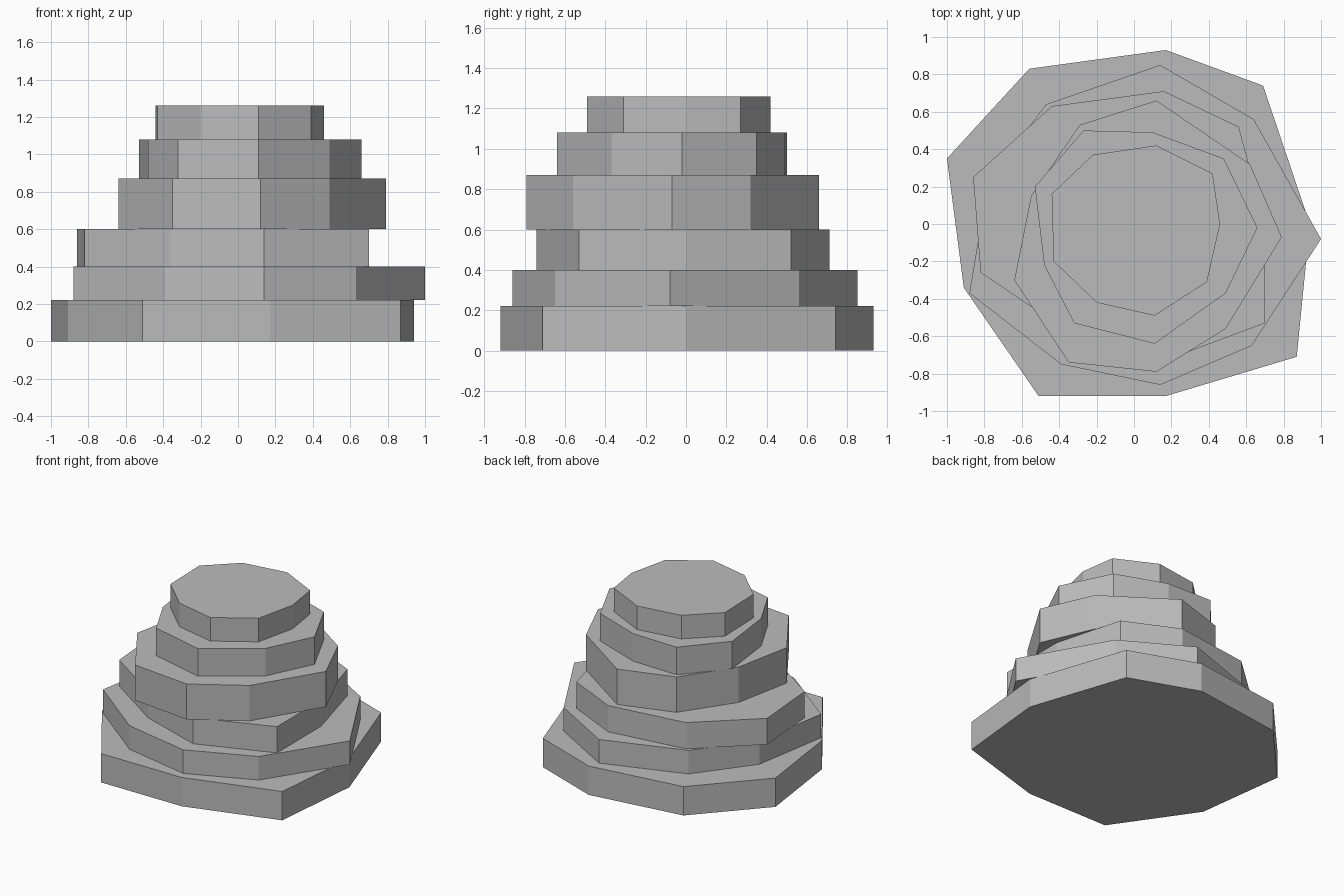
import bpy
import bmesh

# Remove only the default cube
default_cube = bpy.data.objects.get("Cube")
if default_cube:
    bpy.data.objects.remove(default_cube, do_unlink=True)


def make_material(name, colour):
    material = bpy.data.materials.new(name)
    material.use_nodes = True
    material.diffuse_color = colour
    shader = material.node_tree.nodes["Principled BSDF"]
    shader.inputs["Base Color"].default_value = colour
    return material


stone = make_material("grey stone", (0.5, 0.5, 0.5, 1))


def add_layer(name, bottom, top, outline):
    """Extrude a nine-sided outline, in hundredths of a unit, into a rock slab."""
    mesh = bpy.data.meshes.new(name)
    bm = bmesh.new()
    corners = [bm.verts.new((x / 100, y / 100, bottom)) for x, y in outline]
    base = bm.faces.new(corners)
    extruded = bmesh.ops.extrude_face_region(bm, geom=[base], use_keep_orig=True)
    raised = [item for item in extruded["geom"] if isinstance(item, bmesh.types.BMVert)]
    bmesh.ops.translate(bm, verts=raised, vec=(0, 0, top - bottom))
    bmesh.ops.recalc_face_normals(bm, faces=bm.faces)
    bm.to_mesh(mesh)
    bm.free()
    mesh.materials.append(stone)
    slab = bpy.data.objects.new(name, mesh)
    bpy.context.collection.objects.link(slab)
    return slab


# Stacked slabs, each outline running anticlockwise from the left (+x) corner
add_layer("base_slab", 0, 0.22, [
    (94, 0), (69, 74), (17, 93), (-56, 83), (-100, 35),
    (-91, -34), (-51, -92), (17, -92), (87, -71)])
add_layer("lower_slab", 0.22, 0.4, [
    (100, -8), (64, 56), (14, 85), (-47, 64), (-78, 23),
    (-88, -37), (-39, -75), (14, -86), (63, -65)])
add_layer("recessed_slab", 0.4, 0.6, [
    (70, 0), (56, 52), (16, 71), (-44, 63), (-86, 25),
    (-82, -26), (-36, -57), (14, -74), (70, -53)])
add_layer("thick_slab", 0.6, 0.87, [
    (79, -7), (62, 32), (12, 66), (-29, 53), (-55, 15),
    (-64, -30), (-35, -74), (12, -79), (49, -56)])
add_layer("upper_slab", 0.87, 1.08, [
    (66, -2), (48, 35), (10, 49), (-27, 50), (-53, 20),
    (-48, -22), (-32, -53), (11, -64), (49, -37)])
add_layer("cap_slab", 1.08, 1.26, [
    (46, 0), (42, 27), (12, 42), (-22, 37), (-44, 16),
    (-43, -20), (-20, -42), (11, -49), (39, -31)])
